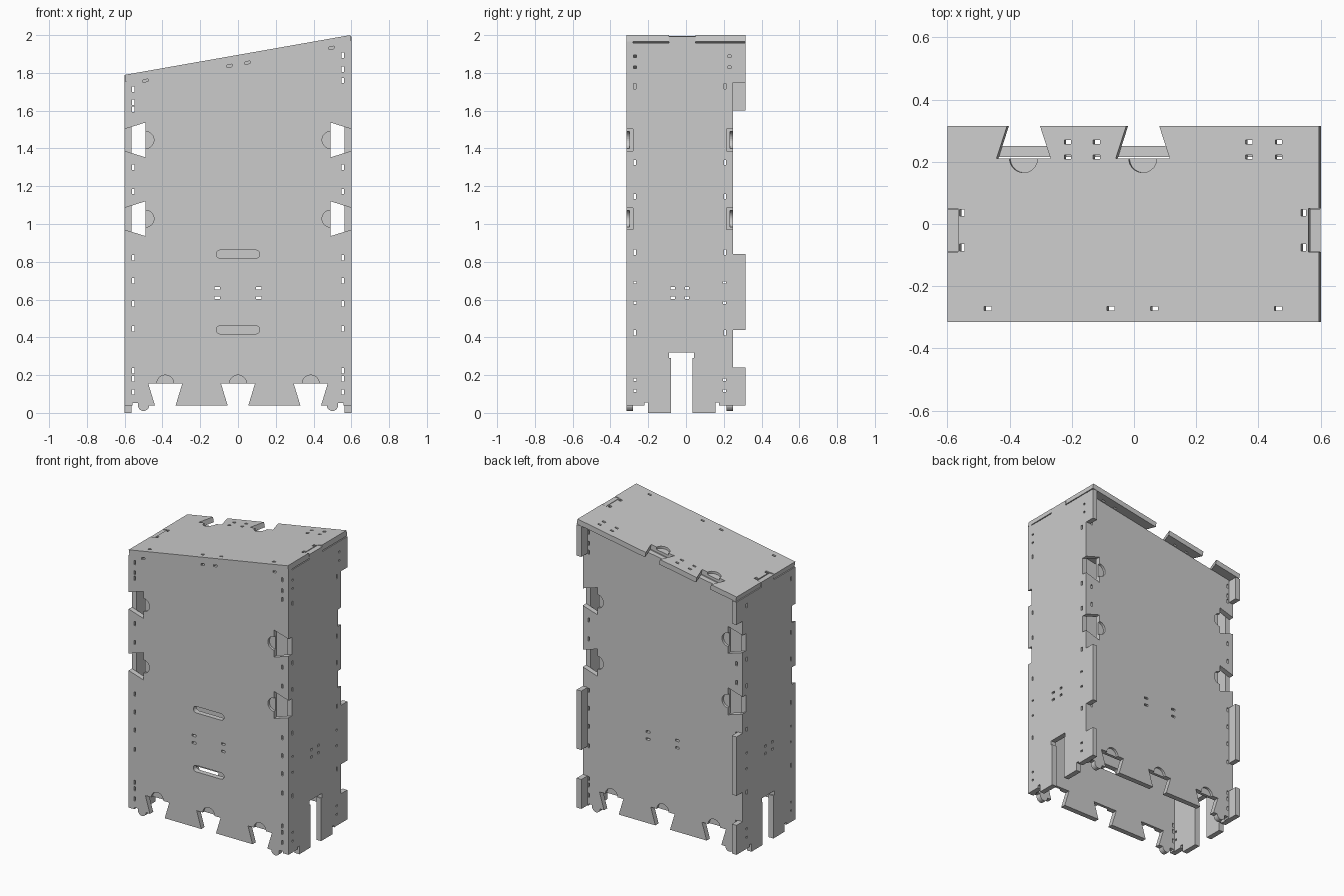
import bpy, bmesh, math
from mathutils import Matrix, Vector

if "Cube" in bpy.data.objects:
    bpy.data.objects.remove(bpy.data.objects["Cube"])

T = 0.035                                   # sheet thickness
TAN = math.tan(math.radians(10))            # roof slope
Z0 = 1.8953                                 # roof height at x = 0


def under(x):
    return Z0 + TAN * x - T / math.cos(math.radians(10))


def frame(u, v, w, origin):
    m = Matrix((u, v, w)).transposed().to_4x4()
    m.translation = Vector(origin)
    return m


def prism(bm, pts, w0, w1, m):
    lo = [bm.verts.new(m @ Vector((u, v, w0))) for u, v in pts]
    hi = [bm.verts.new(m @ Vector((u, v, w1))) for u, v in pts]
    bm.faces.new(lo)
    bm.faces.new(hi[::-1])
    n = len(pts)
    for i in range(n):
        j = (i + 1) % n
        bm.faces.new((lo[j], lo[i], hi[i], hi[j]))


def make(name, bm):
    bmesh.ops.recalc_face_normals(bm, faces=bm.faces)
    me = bpy.data.meshes.new(name)
    bm.to_mesh(me)
    bm.free()
    ob = bpy.data.objects.new(name, me)
    bpy.context.collection.objects.link(ob)
    return ob


def rect(u, v, a, b, skew=0):
    return [(u + i * a / 2, v + j * b / 2 + skew * i * a / 2)
            for i, j in ((-1, -1), (1, -1), (1, 1), (-1, 1))]


def arc(u, v, r, a0, a1, n):
    return [(u + r * math.cos(math.radians(a0 + (a1 - a0) * i / n)),
             v + r * math.sin(math.radians(a0 + (a1 - a0) * i / n))) for i in range(n + 1)]


def stadium(v):
    return arc(0.093, v, 0.022, -90, 90, 8) + arc(-0.093, v, 0.022, 90, 270, 8)


def panel(name, outline, holes, discs, m):
    """Flat sheet with through holes and shallow round finger recesses."""
    bm = bmesh.new()
    prism(bm, outline, -T, 0, m)
    ob = make(name, bm)
    bm = bmesh.new()
    for h in holes:
        prism(bm, h, -T - 0.02, 0.02, m)
    for u, v in discs:
        prism(bm, arc(u, v, 0.045, 7, 367, 24)[:-1], -0.016, 0.02, m)
    cut = make(name + "_cutter", bm)
    cut.hide_render = True
    mod = ob.modifiers.new("cut", 'BOOLEAN')
    mod.operation = 'DIFFERENCE'
    mod.solver = 'EXACT'
    mod.object = cut
    dg = bpy.context.evaluated_depsgraph_get()
    me = bpy.data.meshes.new_from_object(ob.evaluated_get(dg))
    ob.modifiers.clear()
    ob.data = me
    bpy.data.objects.remove(cut)
    return ob


# Half outline of a front/back sheet, from bottom centre up one edge
def half(s, back):
    pts = [(.09, .155), (.055, .04), (.33, .04), (.295, .155), (.475, .155), (.44, .04)]
    pts += arc(.5, .04, .03, 180, 360, 10)
    pts += [(.53, .052), (.558, .052), (.558, .04)]
    if back:
        pts += [(.565, .04), (.565, .24), (.6, .24), (.6, .44), (.565, .44), (.565, .84), (.6, .84)]
    else:
        pts += [(.6, .04)]
    for z in (1.028, 1.445):
        pts += [(.6, z - .058), (.49, z - .092), (.49, z + .092), (.6, z + .058)]
    if back:
        zt = 1.75 if s > 0 else 1.6
        pts += [(.6, zt), (.565, zt), (.565, under(s * .565))]
    else:
        pts += [(.6, under(s * .6))]
    return [(s * x, z) for x, z in pts]


lower = (.111, .18, .223, .446, .578, .70, .822, 1.172, 1.30)
edge_holes = [rect(s * .554, z, .012, .028)
              for s, up in ((-1, (1.607, 1.645, 1.714)), (1, (1.76, 1.82, 1.894)))
              for z in lower + up]
centre_holes = [rect(x, z, .028, .014) for x in (-.11, .11) for z in (.61, .66)]
recesses = [(x, .155) for x in (-.385, 0, .385)] + \
           [(s * .49, z) for s in (-1, 1) for z in (1.028, 1.445)]

# Front and back sheets
roof_row = [rect(x, Z0 + TAN * x - .05, .025, .013, TAN) for x in (-.49, -.045, .05, .495)]
panel("front_panel", half(1, False) + half(-1, False)[::-1],
      edge_holes + centre_holes + roof_row + [stadium(.44), stadium(.84)], recesses,
      frame((1, 0, 0), (0, 0, 1), (0, -1, 0), (0, -.315, 0)))
panel("back_panel", half(1, True) + half(-1, True)[::-1], edge_holes + centre_holes, recesses,
      frame((1, 0, 0), (0, 0, 1), (0, 1, 0), (0, .25, 0)))

# Side sheets with feet, cable slot, rear tabs and a tenon into the roof
for s, name, zt in ((1, "right_panel", 1.75), (-1, "left_panel", 1.6)):
    top = under(.565) if s > 0 else under(-.6)
    tenon = top + .034
    outline = [(-.28, .04), (-.22, .04), (-.22, .055), (-.2, .055), (-.2, 0), (-.08, 0),
               (-.08, .29), (-.09, .29), (-.09, .32), (.042, .32), (.042, .29), (.034, .29),
               (.034, 0), (.155, 0), (.155, .055), (.175, .055), (.175, .04),
               (.315, .04), (.315, .24), (.215, .24), (.215, .44), (.315, .44),
               (.315, .84), (.215, .84), (.215, zt), (.315, zt), (.315, top),
               (.049, top), (.049, tenon), (-.089, tenon), (-.089, top), (-.28, top)]
    holes = [rect(y, z, .012, .028) for y in (-.271, .206) for z in (.424, .85, 1.146, 1.326, 1.73 if s > 0 else 1.69)]
    holes += [rect(y, z, .016, .012) for y in (-.269, .204) for z in (.117, .175, .583, .69)]
    if s > 0:
        holes += [rect(y, z, .016, .012) for y in (-.269, .23) for z in (1.83, 1.888)]
    holes += [rect(y, z, .022, .014) for y in (-.07, .005) for z in (.61, .66)]
    panel(name, outline, holes, [], frame((0, 1, 0), (0, 0, 1), (s, 0, 0), (s * .6, 0, 0)))

# Sloping roof sheet with two dovetail notches on the rear edge
roof = [(-.6, -.315), (.594, -.315), (.594, -.09), (.56, -.09), (.56, .05), (.594, .05), (.594, .315)]
for c in (.028, -.355):
    roof += [(c + .053, .315), (c + .087, .21), (c - .087, .21), (c - .053, .315)]
roof += [(-.6, .315), (-.6, .05), (-.566, .05), (-.566, -.09), (-.6, -.09)]
holes = [rect(x, -.272, .024, .013) for x in (-.47, -.075, .065, .463)]
holes += [rect(x, y, .022, .013) for x in (-.213, -.12, .37, .465) for y in (.215, .263)]
holes += [rect(x, y, .016, .022) for x in (-.552, .545) for y in (-.076, .036)]
a = math.radians(10)
panel("roof_panel", roof, holes, [(-.355, .21), (.028, .21)],
      frame((1, 0, TAN), (0, 1, 0), (-math.sin(a), 0, math.cos(a)), (0, 0, Z0)))
